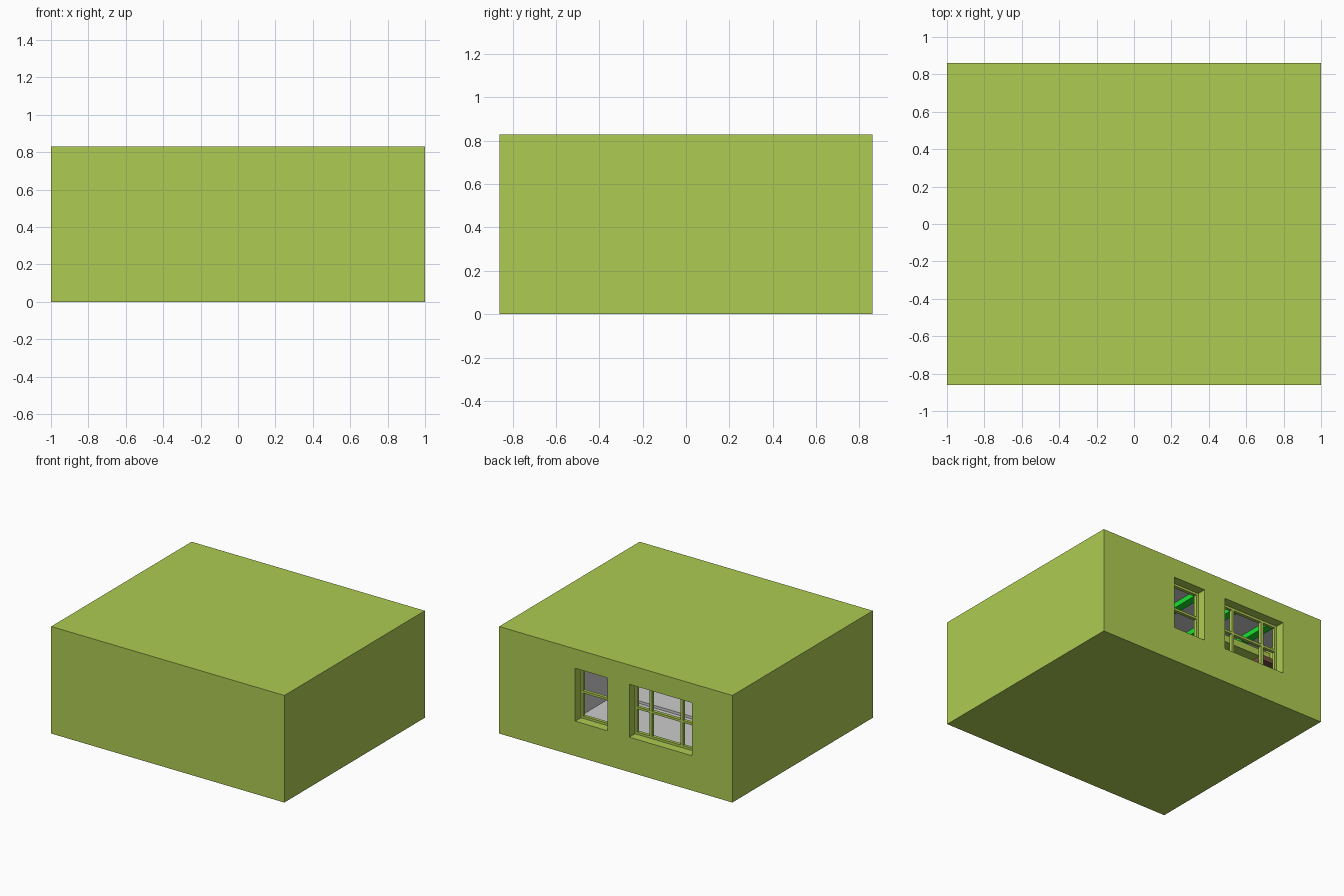
import bpy

if "Cube" in bpy.data.objects:
    bpy.data.objects.remove(bpy.data.objects["Cube"])

W, D, H, T = 1.0, 0.86, 0.83, 0.10   # half width, half depth, height, wall thickness


def material(name, rgb):
    m = bpy.data.materials.new(name)
    m.diffuse_color = (*rgb, 1)
    m.use_nodes = True
    m.node_tree.nodes["Principled BSDF"].inputs["Base Color"].default_value = m.diffuse_color
    return m


lime = material("lime", (0.42, 0.60, 0.084))
green = material("bright_green", (0.01, 0.75, 0.03))
brown = material("brown", (0.17, 0.08, 0.05))


def box(name, x, y, z, mat=None):
    """Box from (min, max) ranges on each axis."""
    bpy.ops.mesh.primitive_cube_add(size=1, location=[(a + b) / 2 for a, b in (x, y, z)])
    o = bpy.context.object
    o.name = name
    o.scale = [b - a for a, b in (x, y, z)]
    bpy.ops.object.transform_apply(location=False, rotation=False, scale=True)
    if mat:
        o.data.materials.append(mat)
    return o


def cut(target, cutter):
    m = target.modifiers.new(cutter.name, 'BOOLEAN')
    m.operation = 'DIFFERENCE'
    m.solver = 'EXACT'
    m.object = cutter
    cutter.hide_render = True
    cutter.hide_set(True)


# Hollow building shell
shell = box("room_shell", (-W, W), (-D, D), (0, H), lime)
cut(shell, box("room_cutter", (-W + T, W - T), (-D + T, D - T), (0.05, H - 0.06), lime))

# Two windows in the back wall, with recessed frames and glazing bars
Z0, Z1 = 0.27, 0.68
F0, F1 = D - 0.095, D - 0.07
for name, x0, x1, bars in (("small_window", 0.07, 0.348, []),
                           ("wide_window", -0.652, -0.116, [0.25, 0.75])):
    cut(shell, box(name + "_cutter", (x0, x1), (D - 0.2, D + 0.1), (Z0, Z1), lime))
    f = 0.018
    for side, a in (("left", x0), ("right", x1 - f)):
        box(f"{name}_{side}_jamb", (a, a + f), (F0, F1), (Z0, Z1), lime)
    for side, c in (("sill", Z0 + f / 2), ("middle", (Z0 + Z1) / 2), ("head", Z1 - f / 2)):
        box(f"{name}_{side}_rail", (x0 + f, x1 - f), (F0, F1), (c - f / 2, c + f / 2), lime)
    for t in bars:
        c = x0 + t * (x1 - x0)
        box(f"{name}_bar", (c - 0.011, c + 0.011), (F0, F1), (Z0 + f, Z1 - f), lime)

# Grey floor, raised step, ceiling and inner side wall
ix, iy = W - T, D - T
box("floor", (-ix, ix), (-iy, iy), (0.05, 0.065))
box("floor_step", (-ix, 0.62), (-iy, 0.0), (0.065, 0.085))
box("ceiling", (-ix, ix), (-iy, iy), (H - 0.075, H - 0.06))
box("inner_wall", (0.62, 0.66), (-iy, iy), (0.065, H - 0.075))

# Green ceiling beams running front to back
for i in range(4):
    c = -0.66 + 0.33 * i
    box("ceiling_beam", (c - 0.03, c + 0.03), (-iy, iy), (H - 0.115, H - 0.075), green)

# Lowered ceiling edge and brown wall shelf
box("soffit", (-ix, -0.40), (-0.1, 0.42), (H - 0.17, H - 0.115), lime)
box("wall_shelf", (-ix, -0.76), (0.1, 0.5), (0.58, 0.62), brown)
